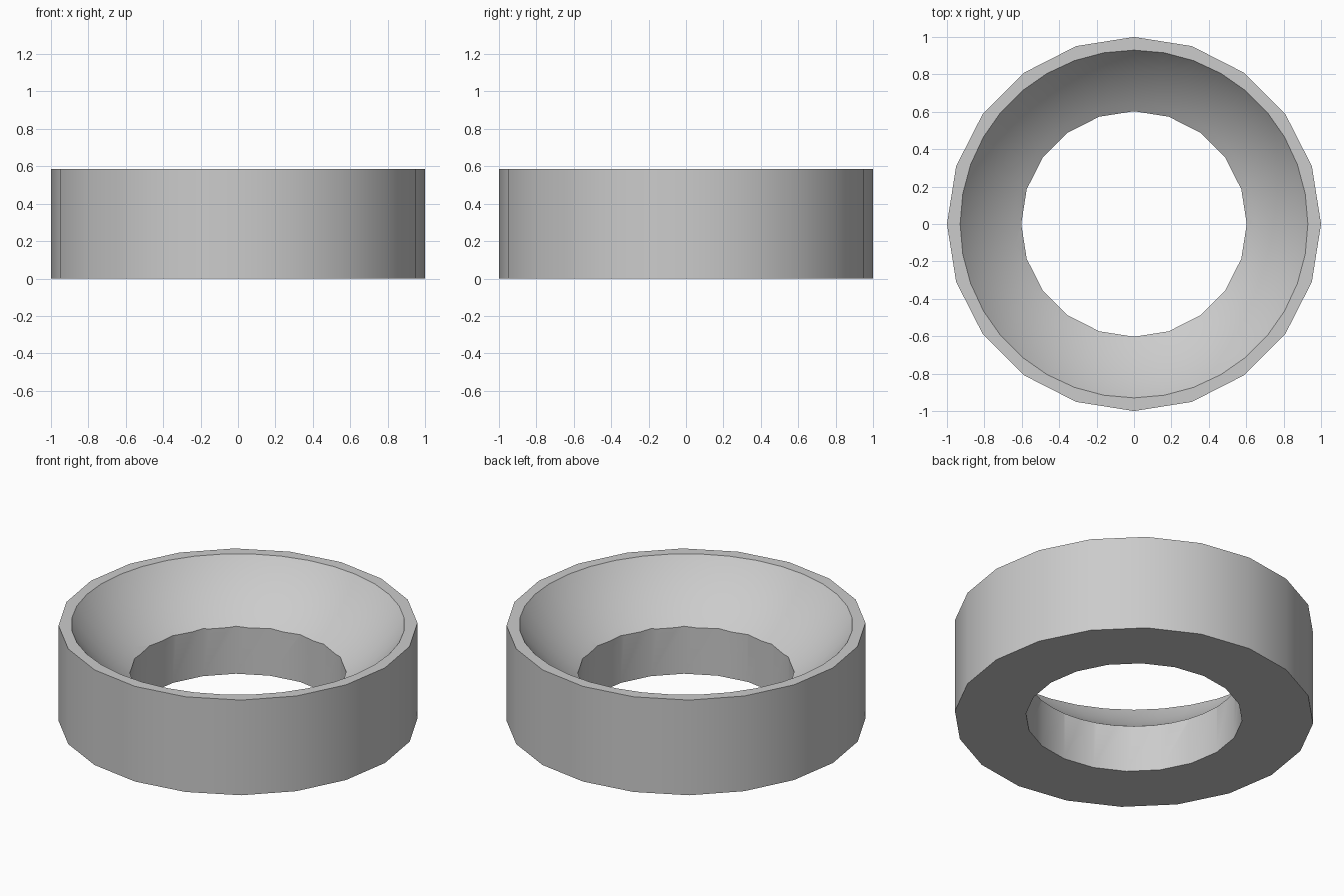
import bpy
import math

default = bpy.data.objects.get("Cube")
if default:
    bpy.data.objects.remove(default, do_unlink=True)

HEIGHT = 0.585
SIDES = 20
RIM_RADIUS = 0.93
HOLE_RADIUS = 0.603
HOLE_TOP = 0.29

# Single grey material
grey = bpy.data.materials.new("light_grey")
grey.use_nodes = True
color = (0.6, 0.6, 0.6, 1)
grey.diffuse_color = color
grey.node_tree.nodes["Principled BSDF"].inputs["Base Color"].default_value = color


def finish(name):
    obj = bpy.context.object
    obj.name = name
    obj.data.materials.append(grey)
    return obj


def cylinder(name, radius, depth):
    bpy.ops.mesh.primitive_cylinder_add(
        vertices=SIDES, radius=radius, depth=depth, location=(0, 0, HEIGHT / 2))
    return finish(name)


# Outer ring body
ring = cylinder("ring_body", 1, HEIGHT)

# Straight hole through the middle
hole = cylinder("hole_cutter", HOLE_RADIUS, HEIGHT * 3)

# Spherical dish passing through the rim and the top of the hole
drop = HEIGHT - HOLE_TOP
rise = (RIM_RADIUS**2 - HOLE_RADIUS**2 - drop**2) / (2 * drop)
bpy.ops.mesh.primitive_uv_sphere_add(
    segments=36, ring_count=48, radius=math.hypot(RIM_RADIUS, rise),
    location=(0, 0, HEIGHT + rise))
dish = finish("dish_cutter")

# Cut both shapes out of the body
bpy.ops.object.select_all(action="DESELECT")
ring.select_set(True)
bpy.context.view_layer.objects.active = ring
for cutter in (hole, dish):
    cut = ring.modifiers.new("cut", "BOOLEAN")
    cut.operation = "DIFFERENCE"
    cut.solver = "EXACT"
    cut.object = cutter
    bpy.ops.object.modifier_apply(modifier=cut.name)
    bpy.data.objects.remove(cutter, do_unlink=True)

bpy.ops.object.shade_smooth_by_angle(angle=math.radians(30))
